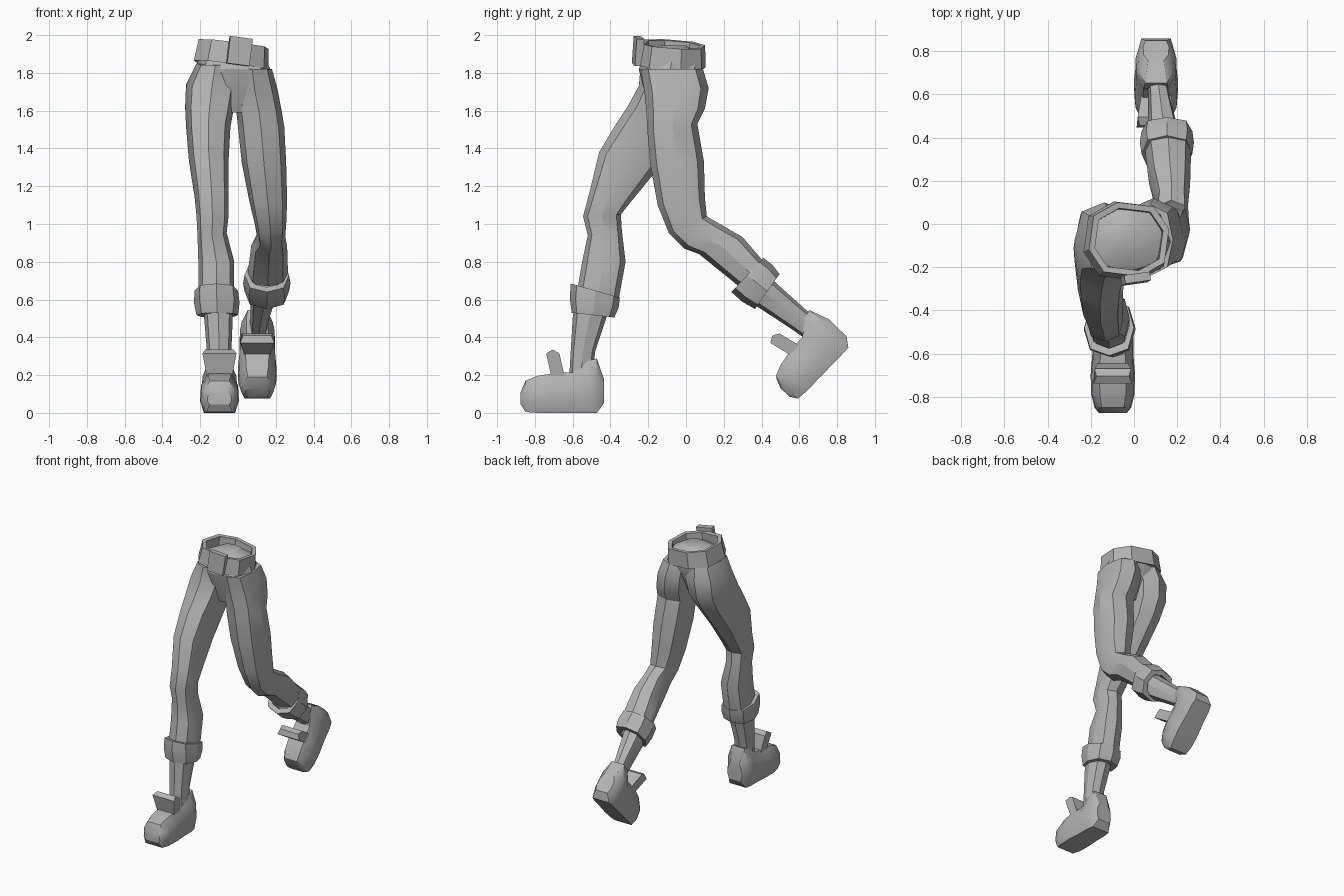
import bpy, bmesh, math
from mathutils import Matrix, Vector

if "Cube" in bpy.data.objects:
    bpy.data.objects.remove(bpy.data.objects["Cube"])

grey = bpy.data.materials.new("plain_grey")
grey.diffuse_color = (0.45, 0.45, 0.45, 1)
grey.use_nodes = True
grey.node_tree.nodes["Principled BSDF"].inputs["Base Color"].default_value = grey.diffuse_color


def finish(name, bm):
    bmesh.ops.recalc_face_normals(bm, faces=bm.faces)
    me = bpy.data.meshes.new(name)
    bm.to_mesh(me)
    bm.free()
    me.materials.append(grey)
    ob = bpy.data.objects.new(name, me)
    bpy.context.collection.objects.link(ob)
    return ob


def skin(name, loops, closed=False):
    """Bridge point loops; closed joins the last loop to the first."""
    bm = bmesh.new()
    rows = [[bm.verts.new(p) for p in loop] for loop in loops]
    n = len(rows[0])
    pairs = list(zip(rows, rows[1:]))
    if closed:
        pairs.append((rows[-1], rows[0]))
    else:
        bm.faces.new(rows[0])
        bm.faces.new(rows[-1])
    for a, b in pairs:
        for i in range(n):
            j = (i + 1) % n
            bm.faces.new((a[i], a[j], b[j], b[i]))
    return finish(name, bm)


def ring(x0, x1, yf, zf, yb, zb, grow=0.0, sides=8, turn=0.0):
    """Rounded-square ring from x range, front point and back point."""
    c = Vector(((x0 + x1) / 2, (yf + yb) / 2, (zf + zb) / 2))
    f = Vector((0, yf, zf)) - Vector((0, c.y, c.z))
    f = f.normalized() * (f.length + grow)
    hx = (x1 - x0) / 2 + grow
    pts = []
    for i in range(sides):
        a = turn + math.tau * i / sides
        u, v = math.cos(a), math.sin(a)
        u = math.copysign(abs(u) ** 0.8, u)
        v = math.copysign(abs(v) ** 0.8, v)
        pts.append(c + f * u + Vector((hx * v, 0, 0)))
    return pts


def tube(name, rings):
    return skin(name, [ring(*r) for r in rings])


def cuff(name, top, bottom):
    mid = [(a + b) / 2 for a, b in zip(top, bottom)]
    return skin(name, [ring(*top, grow=-0.035), ring(*top), ring(*mid, grow=0.008),
                       ring(*bottom), ring(*bottom, grow=-0.035)], closed=True)


# trouser legs
tube("forward_trouser_leg", [
    (-0.22, -0.02, -0.24, 1.84, 0.07, 1.86),
    (-0.275, 0.00, -0.25, 1.73, 0.10, 1.75),
    (-0.28, -0.02, -0.31, 1.62, 0.09, 1.62),
    (-0.275, -0.04, -0.37, 1.53, 0.02, 1.50),
    (-0.26, -0.05, -0.46, 1.38, -0.15, 1.29),
    (-0.23, -0.05, -0.51, 1.17, -0.29, 1.12),
    (-0.22, -0.05, -0.545, 1.04, -0.345, 1.05),
    (-0.215, -0.06, -0.52, 0.94, -0.34, 0.97),
    (-0.21, -0.02, -0.55, 0.80, -0.32, 0.80),
    (-0.21, -0.02, -0.58, 0.62, -0.36, 0.58)])
tube("rear_trouser_leg", [
    (-0.03, 0.18, -0.24, 1.82, 0.09, 1.82),
    (-0.03, 0.21, -0.22, 1.70, 0.12, 1.72),
    (-0.01, 0.23, -0.21, 1.60, 0.10, 1.61),
    (0.00, 0.245, -0.205, 1.50, 0.06, 1.53),
    (0.02, 0.255, -0.19, 1.32, 0.095, 1.33),
    (0.06, 0.26, -0.15, 1.10, 0.10, 1.14),
    (0.09, 0.255, -0.09, 0.95, 0.11, 1.04),
    (0.10, 0.25, -0.01, 0.87, 0.18, 1.00),
    (0.07, 0.26, 0.07, 0.84, 0.30, 0.93),
    (0.05, 0.265, 0.28, 0.67, 0.42, 0.79)])

# seat of the trousers, domed at the waist
tube("pelvis", [
    (-0.10, 0.05, -0.14, 1.945, 0.00, 1.945),
    (-0.20, 0.14, -0.22, 1.90, 0.08, 1.89),
    (-0.225, 0.17, -0.25, 1.82, 0.085, 1.82),
    (-0.23, 0.18, -0.23, 1.74, 0.06, 1.74),
    (-0.08, 0.05, -0.18, 1.59, -0.02, 1.60)])

# turned-up cuffs and bare ankles
cuff("forward_cuff", (-0.23, 0.0, -0.61, 0.685, -0.35, 0.61),
     (-0.22, 0.0, -0.605, 0.53, -0.38, 0.505))
cuff("rear_cuff", (0.035, 0.27, 0.24, 0.64, 0.41, 0.82),
     (0.035, 0.27, 0.365, 0.55, 0.495, 0.735))
tube("forward_ankle", [
    (-0.185, -0.025, -0.595, 0.58, -0.40, 0.57),
    (-0.165, -0.035, -0.61, 0.33, -0.48, 0.33),
    (-0.16, -0.035, -0.62, 0.16, -0.50, 0.16)])
tube("rear_ankle", [
    (0.065, 0.22, 0.32, 0.60, 0.43, 0.73),
    (0.065, 0.165, 0.55, 0.45, 0.63, 0.55),
    (0.06, 0.15, 0.68, 0.36, 0.74, 0.46)])


# shoes: heel-to-toe sections of (y, half width, bottom, top)
def shoe_parts(prefix, place):
    sections = [(-0.435, 0.06, 0.05, 0.18), (-0.472, 0.085, 0, 0.288),
                (-0.52, 0.095, 0, 0.275), (-0.60, 0.095, 0, 0.215),
                (-0.70, 0.103, 0, 0.21), (-0.79, 0.10, 0, 0.195),
                (-0.85, 0.085, 0.005, 0.17), (-0.875, 0.065, 0.045, 0.11)]
    loops = []
    for y, w, z0, z1 in sections:
        h = z1 - z0
        half = [(0.8 * w, z0), (w, z0 + 0.3 * h), (0.95 * w, z0 + 0.7 * h), (0.6 * w, z1)]
        side = half + [(-x, z) for x, z in reversed(half)]
        loops.append([place @ Vector((x, y, z)) for x, z in side])
    skin(prefix + "_shoe", loops)
    # flared tongue standing over the instep
    outline = [(-0.71, 0.18, 0.065), (-0.74, 0.315, 0.09), (-0.705, 0.335, 0.075),
               (-0.67, 0.315, 0.085), (-0.64, 0.18, 0.065)]
    skin(prefix + "_shoe_tongue",
         [[place @ Vector((s * w, y, z)) for y, z, w in outline] for s in (-1, 1)])


shoe_parts("forward", Matrix.Translation((-0.098, 0, 0)))
shoe_parts("rear", Matrix.Translation((0.102, 0.875, 0.36))
           @ Matrix.Rotation(math.radians(46), 4, 'X')
           @ Matrix.Translation((0, 0.45, 0)))

# belt: hollow faceted band tilted with the hips
tilt = (Matrix.Translation((-0.03, -0.075, 1.895))
        @ Matrix.Rotation(math.radians(7), 4, 'Y')
        @ Matrix.Rotation(math.radians(-4), 4, 'X'))


def belt_loop(z, grow):
    pts = ring(-0.19, 0.19, -0.175, z, 0.175, z, grow=grow, turn=0.2)
    return [tilt @ p for p in pts]


skin("belt", [belt_loop(-0.05, -0.03), belt_loop(-0.058, 0.012),
              belt_loop(0.058, 0.0), belt_loop(0.055, -0.028)], closed=True)

# buckle plate on the front of the belt
place = tilt @ Matrix.Translation((0.035, -0.18, 0.012)) @ Matrix.Rotation(math.radians(8), 4, 'Z')
bm = bmesh.new()
bmesh.ops.create_cube(bm, size=1, matrix=place @ Matrix.Diagonal((0.12, 0.04, 0.145, 1)))
finish("belt_buckle", bm)

# smooth shading with sharp creases
for ob in bpy.data.objects:
    ob.select_set(True)
bpy.context.view_layer.objects.active = bpy.data.objects["pelvis"]
bpy.ops.object.shade_smooth_by_angle(angle=math.radians(30))
